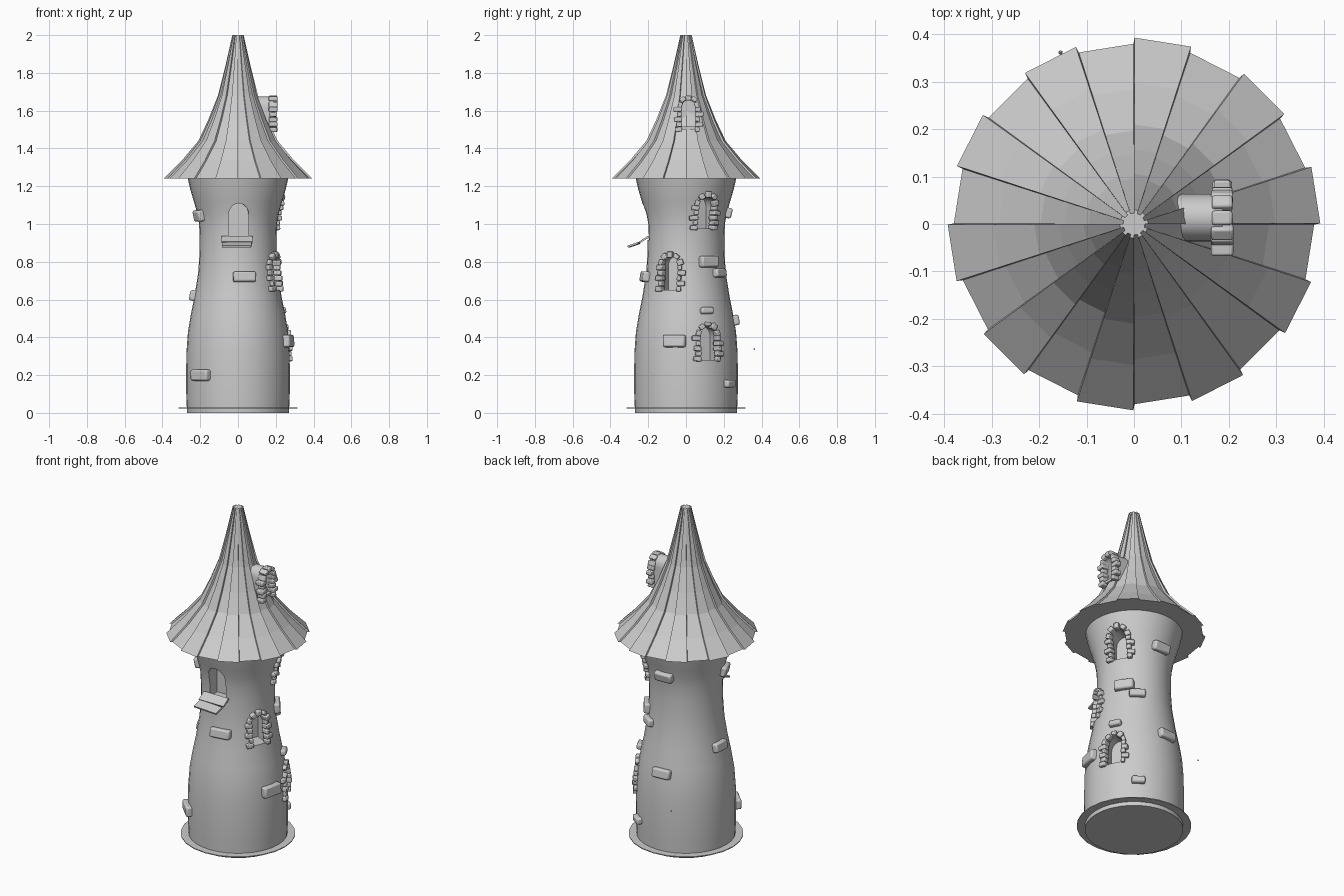
import bpy, bmesh, random
from math import sin, cos, pi, radians
from mathutils import Matrix, Vector

if "Cube" in bpy.data.objects:
    bpy.data.objects.remove(bpy.data.objects["Cube"])

random.seed(4)
WALL = [(0, .27), (.1, .274), (.2, .275), (.32, .273), (.43, .265), (.52, .25), (.62, .23), (.74, .211),
        (.84, .204), (.92, .203), (1.0, .206), (1.06, .217), (1.12, .234), (1.18, .252), (1.25, .268)]


def wall_r(z):
    for (z0, r0), (z1, r1) in zip(WALL, WALL[1:]):
        if z <= z1:
            return r0 + (r1 - r0) * (z - z0) / (z1 - z0)
    return WALL[-1][1]


def finish(name, bm, smooth=None, bevel=0):
    bmesh.ops.recalc_face_normals(bm, faces=bm.faces)
    me = bpy.data.meshes.new(name)
    bm.to_mesh(me)
    bm.free()
    ob = bpy.data.objects.new(name, me)
    bpy.context.collection.objects.link(ob)
    if bevel:
        m = ob.modifiers.new("bevel", 'BEVEL')
        m.width, m.segments = bevel, 2
    if smooth:
        shade(ob, smooth)
    return ob


def activate(ob):
    bpy.ops.object.select_all(action='DESELECT')
    ob.select_set(True)
    bpy.context.view_layer.objects.active = ob


def shade(ob, angle=35):
    activate(ob)
    bpy.ops.object.shade_smooth_by_angle(angle=radians(angle))


def rings_mesh(rings):
    """Skin closed rings of points and cap both ends."""
    bm = bmesh.new()
    vs = [[bm.verts.new(p) for p in ring] for ring in rings]
    n = len(vs[0])
    for a, b in zip(vs, vs[1:]):
        for i in range(n):
            j = (i + 1) % n
            bm.faces.new((a[i], a[j], b[j], b[i]))
    bm.faces.new(vs[0])
    bm.faces.new(vs[-1])
    return bm


def arch(name, angle, x0, x1, w, z0, z1, y=0):
    """Round-topped prism running outward along local x."""
    zs = z1 - w * 1.15
    prof = [(-w, z0), (w, z0)]
    prof += [(w * cos(t * pi / 10), zs + (z1 - zs) * sin(t * pi / 10)) for t in range(11)]
    bm = rings_mesh([[(x, y + p, z) for p, z in prof] for x in (x0, x1)])
    bm.transform(Matrix.Rotation(angle, 4, 'Z'))
    return finish(name, bm)


def carve(ob, cutter):
    m = ob.modifiers.new("niche", 'BOOLEAN')
    m.operation, m.solver, m.object = 'DIFFERENCE', 'EXACT', cutter
    activate(ob)
    bpy.ops.object.modifier_apply(modifier=m.name)
    bpy.data.objects.remove(cutter)


def box(bm, mat, dims):
    bmesh.ops.create_cube(bm, size=1, matrix=mat @ Matrix.Diagonal((*dims, 1)))


def frame_stones(name, place, w, z0, z1):
    """Irregular stones up both sides and over the arch; place(t, z) gives the local frame."""
    bm = bmesh.new()
    zs = z1 - w * 1.15
    n = 5
    h = (zs - z0 + .015) / n
    for s in (-1, 1):
        for i in range(n):
            ln = (.026 if (i + (s > 0)) % 2 else .042) + random.uniform(-.005, .005)
            m = place(s * (w - .006 + ln / 2), z0 + h * (i + .5) - .008)
            box(bm, m @ Matrix.Rotation(random.uniform(-.1, .1), 4, 'X'),
                (.04 + random.uniform(-.006, .008), ln, h * .93))
    for k in range(5):
        t = radians(18 + 36 * k)
        d = random.uniform(.006, .012)
        m = place((w + d) * cos(t), zs + (w * 1.15 + d) * sin(t))
        box(bm, m @ Matrix.Rotation(t, 4, 'X'),
            (.04 + random.uniform(-.006, .008), random.uniform(.022, .034), .03))
    return finish(name, bm, 35, .005)


def on_wall(a):
    def place(t, z):
        r = wall_r(z)
        return Matrix.Rotation(a + t / r, 4, 'Z') @ Matrix.Translation((r, 0, z))
    return place


# Waisted tower wall with arched niches
N = 32
tower = finish("tower_wall", rings_mesh(
    [[(r * cos(2 * pi * i / N), r * sin(2 * pi * i / N), z) for i in range(N)] for z, r in WALL]))
door_a = radians(-89)
carve(tower, arch("door_cutter", door_a, .125, .4, .053, .915, 1.11))
windows = [("upper_window", 28, .047, .975, 1.145), ("middle_window", -23, .046, .65, .83),
           ("lower_window", 26, .05, .28, .46)]
for name, deg, w, z0, z1 in windows:
    a = radians(deg)
    r = wall_r((z0 + z1) / 2)
    carve(tower, arch(name + "_cutter", a, r - .08, r + .15, w, z0, z1))
    frame_stones(name + "_stones", on_wall(a), w, z0, z1)
shade(tower, 35)

# Loose wall bricks: angle, height, width, brick height
BRICKS = [(200, 1.045, .09, .06), (92, 1.06, .11, .055), (-81, .72, .12, .055), (177, .62, .1, .055),
          (225, .2, .12, .06), (-13, .38, .12, .065), (35, .8, .11, .06), (55, .74, .09, .045),
          (26, .54, .07, .035), (55, .155, .075, .04), (94, .49, .11, .055)]
bm = bmesh.new()
for deg, z, w, h in BRICKS:
    slope = (wall_r(z + .03) - wall_r(z - .03)) / .06
    box(bm, on_wall(radians(deg))(0, z) @ Matrix.Rotation(slope, 4, 'Y'), (.05, w, h))
finish("wall_bricks", bm, 35, .01)

# Flared roof of 20 panels, every second one raised
ROOF = [(.39, 1.24), (.295, 1.335), (.207, 1.44), (.155, 1.55), (.103, 1.68), (.063, 1.84), (.027, 2.0)]
rings = []
for r, z in ROOF:
    ring = []
    for k in range(20):
        rr = r + .003 if k % 2 == 0 else r - .003 - .007 * min(1, r / .2)
        for t in (k + .01, k + .99):
            ring.append((rr * cos(t * pi / 10), rr * sin(t * pi / 10), z))
    rings.append(ring)
finish("roof", rings_mesh(rings))

# Dormer with its own stone frame
dy = .013
dormer = arch("dormer", 0, .09, .187, .05, 1.5, 1.675, dy)
carve(dormer, arch("dormer_cutter", 0, .14, .3, .037, 1.515, 1.655, dy))
shade(dormer, 35)
frame_stones("dormer_stones", lambda t, z: Matrix.Translation((.186, dy + t, z)), .04, 1.495, 1.66)

# Two sagging boards below the door
for name, y, z, tilt, yaw, w in (("sill_board", -.222, .918, 32, 0, .165), ("loose_board", -.276, .89, 18, -4, .155)):
    bm = bmesh.new()
    box(bm, Matrix.Translation((-.006, y, z)) @ Matrix.Rotation(radians(yaw), 4, 'Z')
        @ Matrix.Rotation(radians(tilt), 4, 'X'), (w, .058, .01))
    finish(name, bm)

# Thin ground ring around the foot
bm = bmesh.new()
bmesh.ops.create_cone(bm, cap_ends=True, segments=24, radius1=.315, radius2=.315, depth=.005,
                      matrix=Matrix.Translation((0, 0, .026)))
finish("base_disc", bm)

# Tiny floating pebble behind the tower
bm = bmesh.new()
bmesh.ops.create_icosphere(bm, subdivisions=1, radius=.005, matrix=Matrix.Translation((-.155, .362, .338)))
finish("pebble", bm)
